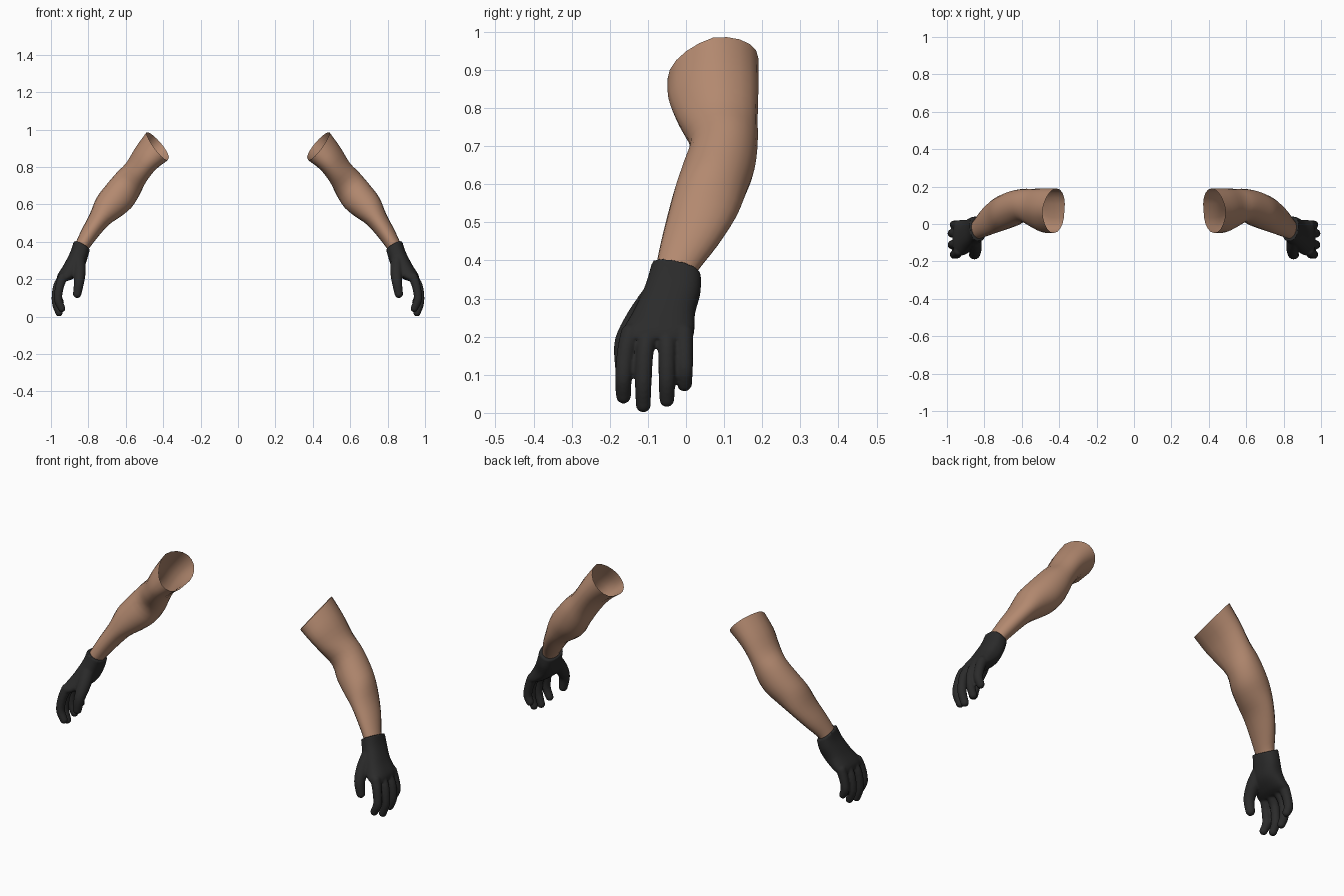
import bpy, bmesh, math
from mathutils import Vector, Matrix

if "Cube" in bpy.data.objects:
    bpy.data.objects.remove(bpy.data.objects["Cube"])


def material(name, color):
    m = bpy.data.materials.new(name)
    m.diffuse_color = (*color, 1)
    m.use_nodes = True
    m.node_tree.nodes["Principled BSDF"].inputs["Base Color"].default_value = m.diffuse_color
    return m


skin = material("skin", (0.45, 0.25, 0.16))
black = material("black_glove", (0.024, 0.024, 0.024))


def spline(rows, steps):
    """Catmull-Rom interpolation of rows of numbers."""
    pts = [rows[0]] + list(rows) + [rows[-1]]
    out = []
    for i in range(1, len(pts) - 2):
        for k in range(steps):
            t = k / steps
            out.append([0.5 * (2 * b + (c - a) * t + (2 * a - 5 * b + 4 * c - d) * t * t
                               + (3 * b - a - 3 * c + d) * t ** 3)
                        for a, b, c, d in zip(*pts[i - 1:i + 3])])
    out.append(list(rows[-1]))
    return out


def loft(bm, rows, sides, steps, power=1.0, caps=False):
    """Rings from rows: outer x, z, inner x, z, front y, back y, front tilt, front sag."""
    rings = []
    for ax, az, bx, bz, yf, yb, tilt, sag in spline(rows, steps):
        axis = Vector((az - bz, 0, bx - ax)).normalized()
        mid = Vector(((ax + bx) / 2, (yf + yb) / 2, (az + bz) / 2))
        half = Vector(((ax - bx) / 2, 0, (az - bz) / 2))
        ring = []
        for i in range(sides):
            a = 2 * math.pi * i / sides
            c = math.copysign(abs(math.cos(a)) ** power, math.cos(a))
            s = math.copysign(abs(math.sin(a)) ** power, math.sin(a))
            p = mid + half * c + Vector((0, (yb - yf) / 2 * s, 0)) + axis * tilt * (1 - s) / 2
            p -= half.normalized() * sag * max(0, -s)
            ring.append(bm.verts.new(p))
        rings.append(ring)
    for r, q in zip(rings, rings[1:]):
        for i in range(sides):
            j = (i + 1) % sides
            bm.faces.new((r[i], r[j], q[j], q[i]))
    if caps:
        bm.faces.new(rings[0])
        bm.faces.new(rings[-1])
    bmesh.ops.recalc_face_normals(bm, faces=bm.faces)


def finger(bm, path):
    """Chain of overlapping balls along x, y, z, radius points."""
    for x, y, z, r in spline(path, 10):
        bmesh.ops.create_uvsphere(bm, u_segments=14, v_segments=10, radius=r,
                                  matrix=Matrix.Translation((x, y, z)))


def finish(bm, name, mat):
    me = bpy.data.meshes.new(name)
    bm.to_mesh(me)
    bm.free()
    me.materials.append(mat)
    me.shade_smooth()
    ob = bpy.data.objects.new(name, me)
    bpy.context.collection.objects.link(ob)
    return ob


# Bare arms: open sleeve of skin from upper arm to wrist
bm = bmesh.new()
loft(bm, [
    (.473, .999, .355, .86, -.048, .19, .045, .03),
    (.540, .912, .432, .80, -.046, .19, .02, .025),
    (.598, .822, .488, .728, -.022, .188, 0, .015),
    (.65, .768, .530, .645, .010, .188, 0, 0),
    (.708, .70, .57, .583, -.010, .180, 0, 0),
    (.757, .634, .625, .537, -.03, .160, 0, 0),
    (.793, .547, .69, .492, -.048, .134, 0, 0),
    (.835, .467, .75, .425, -.066, .087, 0, 0),
    (.868, .395, .80, .36, -.08, .033, 0, 0),
    (.878, .37, .815, .335, -.082, .022, 0, 0),
], 20, 3)
arms = finish(bm, "arms", skin)

# Gloves: cuff and palm, then four fingers and a thumb fused together
bm = bmesh.new()
loft(bm, [
    (.886, .388, .801, .340, -.090, .039, -.030, 0),
    (.900, .340, .813, .292, -.108, .038, -.015, 0),
    (.930, .280, .832, .243, -.140, .024, 0, 0),
    (.964, .225, .878, .205, -.168, .022, 0, 0),
    (.970, .195, .915, .190, -.170, .016, 0, 0),
], 32, 4, 0.82, True)
# base y, tip y, bend x, tip x, tip z (ball centre)
for by, ty, bend, tx, tz in [(-.146, -.164, .962, .942, .044),
                             (-.099, -.112, .974, .957, .021),
                             (-.049, -.050, .974, .957, .035),
                             (-.006, -.004, .963, .950, .076)]:
    my = (by + ty * 2) / 3
    finger(bm, [(.938, by, .208, .026), (bend - .008, my, .160, .0235),
                (bend, ty, tz + (.155 - tz) * .45, .0225), (tx, ty, tz, .020)])
finger(bm, [(.852, -.085, .30, .036), (.847, -.125, .245, .034),
            (.850, -.160, .185, .028), (.860, -.164, .122, .023)])
gloves = finish(bm, "gloves", black)
fuse = gloves.modifiers.new("fuse", 'REMESH')
fuse.mode = 'VOXEL'
fuse.voxel_size = 0.005
fuse.use_smooth_shade = True
soft = gloves.modifiers.new("soften", 'SMOOTH')
soft.factor = 0.5
soft.iterations = 4

# Mirror both parts to the other side
for ob in (arms, gloves):
    m = ob.modifiers.new("mirror", 'MIRROR')
    m.use_axis[0] = True
    m.use_mirror_merge = False
